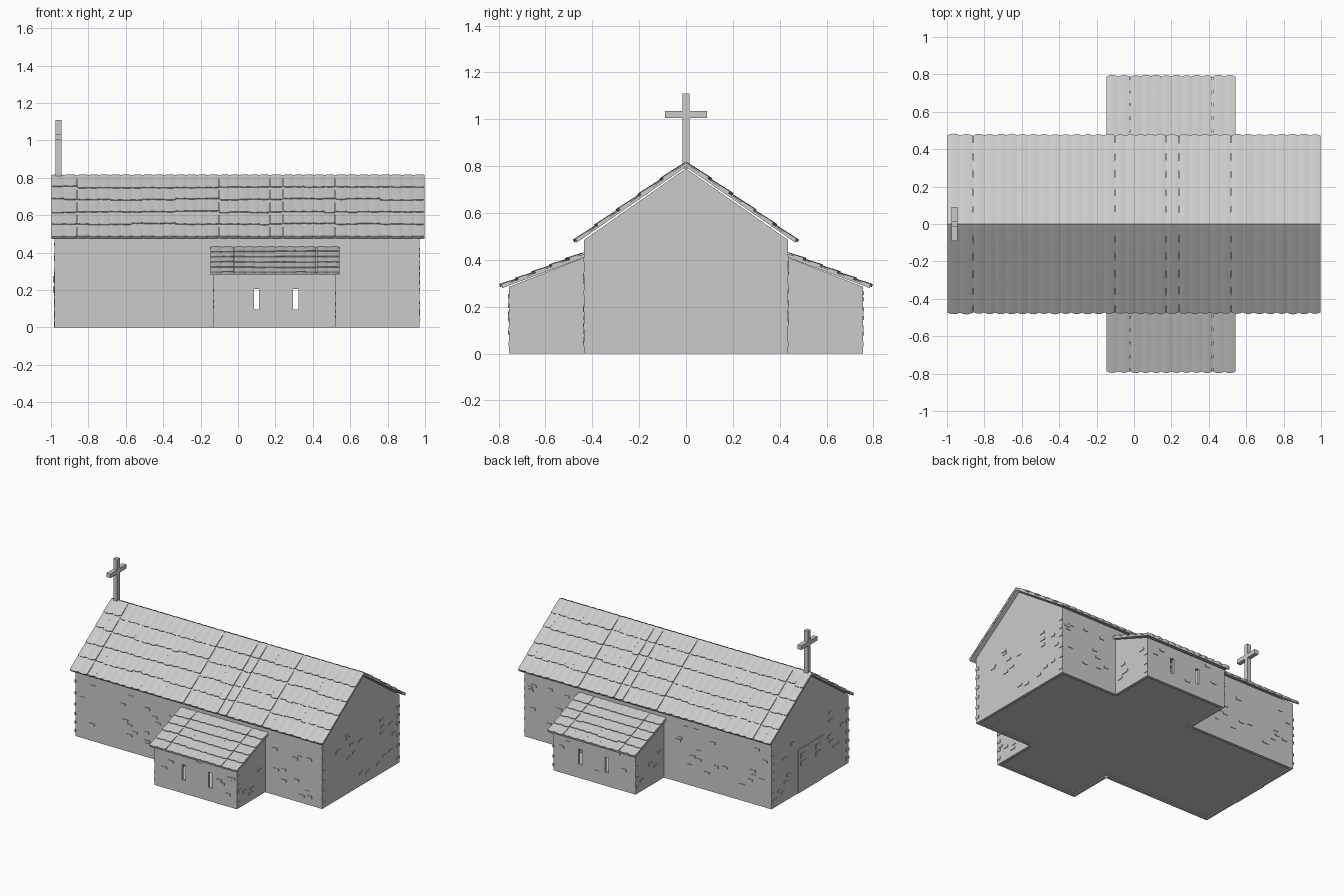
import bpy, bmesh, math, random
from mathutils import Vector

random.seed(4)
if bpy.data.objects.get("Cube"):
    bpy.data.objects.remove(bpy.data.objects["Cube"])

grey = bpy.data.materials.new("stone grey")
grey.use_nodes = True
grey.diffuse_color = (0.6, 0.6, 0.6, 1)
grey.node_tree.nodes["Principled BSDF"].inputs["Base Color"].default_value = grey.diffuse_color


def finish(name, bm, fix=True):
    if fix:
        bmesh.ops.recalc_face_normals(bm, faces=bm.faces)
    mesh = bpy.data.meshes.new(name)
    bm.to_mesh(mesh)
    bm.free()
    mesh.materials.append(grey)
    ob = bpy.data.objects.new(name, mesh)
    bpy.context.collection.objects.link(ob)
    return ob


def add_box(bm, x, y, z):
    """Box between the (low, high) pairs x, y and z."""
    new = bmesh.ops.create_cube(bm, size=1)["verts"]
    for v in new:
        for i, (a, b) in enumerate((x, y, z)):
            v.co[i] = (a + b) / 2 + v.co[i] * (b - a)


def add_prism(bm, profile, x0, x1):
    """Extrude a (y, z) profile from x0 to x1."""
    face = bm.faces.new([bm.verts.new((x0, y, z)) for y, z in profile])
    ext = bmesh.ops.extrude_face_region(bm, geom=[face])["geom"]
    bmesh.ops.translate(bm, vec=(x1 - x0, 0, 0),
                        verts=[g for g in ext if isinstance(g, bmesh.types.BMVert)])


def mirrored(s, a, b):
    return tuple(sorted((s * a, s * b)))


X0, X1 = -0.98, 0.97          # nave ends
A0, A1 = -0.13, 0.52          # annex ends
NY, AY, T = 0.435, 0.755, 0.02
WINDOWS = [(0.085, 0.113), (0.295, 0.323)]

# Nave: gable ends and long walls, open towards the annexes
bm = bmesh.new()
gable = [(-NY, 0), (NY, 0), (NY, 0.485), (0, 0.79), (-NY, 0.485)]
add_prism(bm, gable, X0, X0 + T)
add_prism(bm, gable, X1 - T, X1)
for s in (-1, 1):
    y = mirrored(s, NY - T, NY)
    add_box(bm, (X0 + T, A0), y, (0, 0.485))
    add_box(bm, (A1, X1 - T), y, (0, 0.485))
    add_box(bm, (A0, A1), y, (0.39, 0.485))
finish("nave_walls", bm)

# Annexes with slit windows
for s, side in ((-1, "front"), (1, "back")):
    bm = bmesh.new()
    end = [(s * NY, 0), (s * AY, 0), (s * AY, 0.285), (s * NY, 0.41)]
    add_prism(bm, end, A0, A0 + T)
    add_prism(bm, end, A1 - T, A1)
    y = mirrored(s, AY - T, AY)
    edges = [A0 + T] + [e for w in WINDOWS for e in w] + [A1 - T]
    for i, (a, b) in enumerate(zip(edges, edges[1:])):
        spans = [(0, 0.285)] if i % 2 == 0 else [(0, 0.095), (0.205, 0.285)]
        for z in spans:
            add_box(bm, (a, b), y, z)
    finish(side + "_annex_walls", bm)

# Floor, slightly above the wall feet
bm = bmesh.new()
add_box(bm, (X0 + T, X1 - T), (T - NY, NY - T), (0.008, 0.02))
for s in (-1, 1):
    add_box(bm, (A0 + T, A1 - T), mirrored(s, NY - T, AY - T), (0.008, 0.02))
finish("floor", bm)


def roof(name, s, top, eave, x0, x1, seams, rows=5):
    """Boarded slope with overlapping rows of scalloped tiles."""
    top, eave = Vector((s * top[0], top[1])), Vector((s * eave[0], eave[1]))
    along = eave - top
    normal = Vector((-along.y, along.x)).normalized()
    if normal.y < 0:
        normal = -normal
    bm = bmesh.new()
    under = Vector((0, -0.016))
    add_prism(bm, [top, eave, eave + under * 0.6, top + under], x0 + 0.003, x1 - 0.003)
    finish(name + "_boards", bm)

    bm = bmesh.new()
    ends = [x0] + seams + [x1]
    for row in range(rows):
        t0, t1 = max(0, row - 0.12) / rows, (row + 1) / rows
        for a, b in zip(ends, ends[1:]):
            a, b = a + 0.002, b - 0.002
            count = max(1, round((b - a) / 0.058))
            width = (b - a) / count
            step = 0
            for tile in range(count):
                if row < rows - 1 and random.random() < 0.25:
                    step = random.choice((-0.012, 0, 0.012))
                shift = step + random.uniform(-0.004, 0.004)
                strip = []
                for k in range(5):
                    x = a + (tile + k / 4) * width
                    wave = math.sin(math.pi * k / 4)
                    low = top + along * (t1 + shift) + along.normalized() * wave * 0.008
                    high = top + along * t0
                    lift = 0.009 + 0.003 * wave
                    pts = (high + normal * 0.003 * (1 + wave), low + normal * lift, low - normal * 0.002)
                    strip.append([bm.verts.new((x, *p)) for p in pts])
                for p, q in zip(strip, strip[1:]):
                    for j in range(2):
                        f = bm.faces.new((p[j], p[j + 1], q[j + 1], q[j]))
                        f.normal_update()
                        if f.normal.dot(Vector((0, *(normal if j == 0 else along)))) < 0:
                            f.normal_flip()
                # close the tile sides
                bm.faces.new(strip[0])
                bm.faces.new(reversed(strip[-1]))
    finish(name + "_tiles", bm, fix=False)


for s, side in ((-1, "front"), (1, "back")):
    roof(side + "_nave_roof", s, (0, 0.813), (0.468, 0.482), -1, 1,
         [-0.86, -0.1, 0.17, 0.24, 0.52])
    roof(side + "_annex_roof", s, (0.43, 0.428), (0.785, 0.289), -0.15, 0.545,
         [-0.02, 0.42])

# Cross above the right gable
bm = bmesh.new()
add_box(bm, (-0.975, -0.945), (-0.015, 0.015), (0.79, 1.11))
for s in (-1, 1):
    add_box(bm, (-0.975, -0.945), mirrored(s, 0.015, 0.09), (1.005, 1.035))
finish("cross", bm)

# Double door with small panes in the right gable wall
bm = bmesh.new()
for s in (-1, 1):
    add_box(bm, (X0 - 0.004, X0), mirrored(s, 0.002, 0.135), (0, 0.31))
    for z in (0.185, 0.24):
        add_box(bm, (X0 - 0.009, X0 - 0.004), mirrored(s, 0.055, 0.11), (z, z + 0.035))
finish("door", bm)

# Scattered raised stones on every wall
bm = bmesh.new()


def stones(axis, level, out, lo, hi, top, count):
    for _ in range(count):
        c, z = random.uniform(lo + 0.03, hi - 0.03), random.uniform(0.04, top)
        if axis == 1 and abs(level) == AY and any(a - 0.05 < c < b + 0.05 for a, b in WINDOWS):
            continue
        face, span = mirrored(1, level, level + out * 0.004), (c - 0.02, c + 0.02)
        x, y = (face, span) if axis == 0 else (span, face)
        add_box(bm, x, y, (z, z + 0.016))


for s in (-1, 1):
    stones(1, s * NY, s, X0, A0 - 0.02, 0.42, 20)
    stones(1, s * NY, s, A1 + 0.02, X1, 0.42, 11)
    stones(1, s * AY, s, A0, A1, 0.25, 14)
    for level, out in ((A0, -1), (A1, 1)):
        stones(0, level, out, *mirrored(s, NY, AY), 0.24, 5)
    stones(0, X0, -1, *mirrored(s, 0.14, NY), 0.44, 8)
stones(0, X1, 1, -NY, NY, 0.44, 18)
# Corner stones stand slightly proud
for x, y, h in [(x, NY, 0.46) for x in (X0, X1)] + [(x, AY, 0.26) for x in (A0, A1)]:
    for s in (-1, 1):
        z = 0.03
        while z < h - 0.03:
            add_box(bm, (x - 0.004, x + 0.004), mirrored(s, y - 0.03, y + 0.003), (z, z + 0.02))
            z += random.uniform(0.05, 0.09)
finish("wall_stones", bm)
